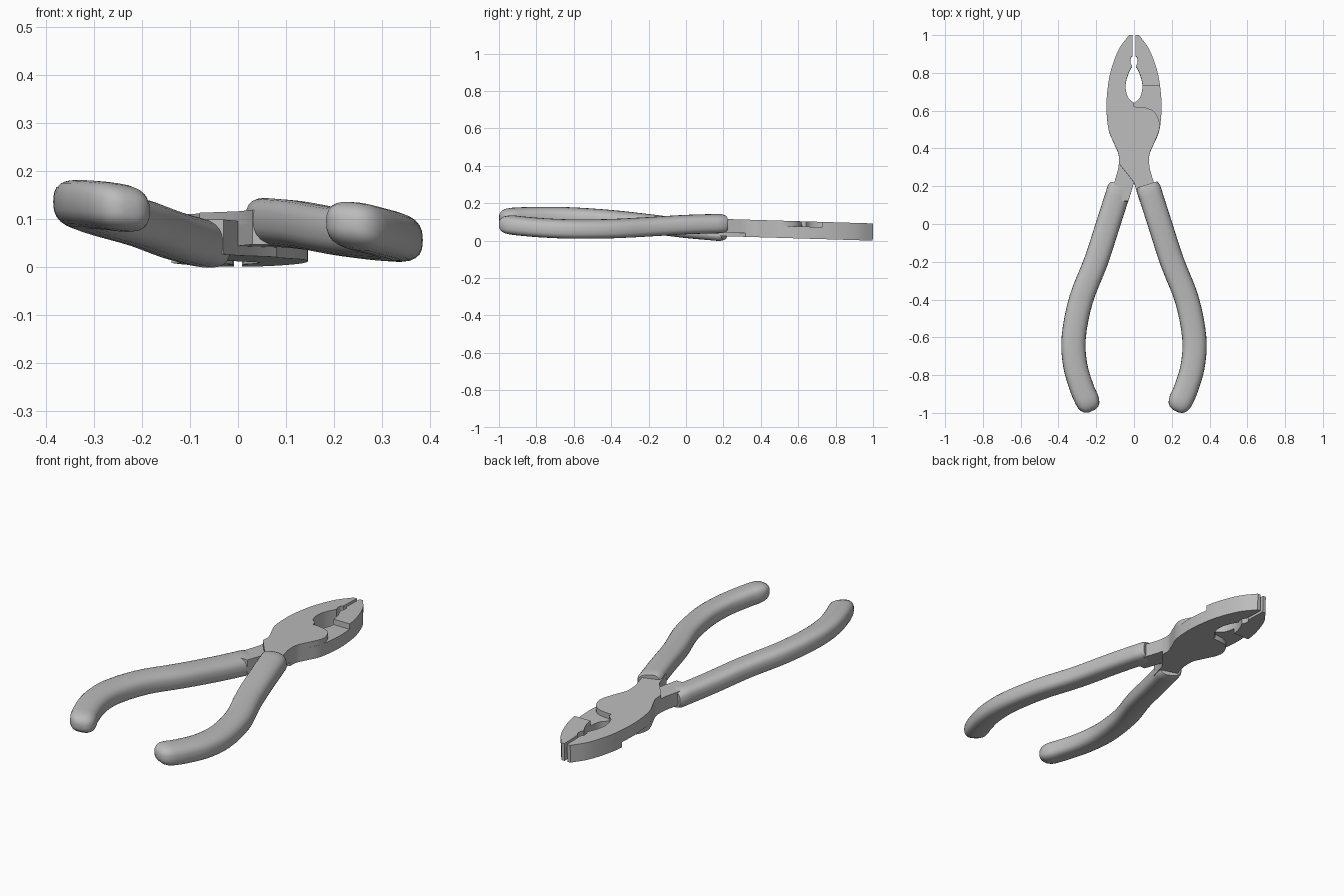
import bpy, bmesh, math
from mathutils import Matrix, Vector

if "Cube" in bpy.data.objects:
    bpy.data.objects.remove(bpy.data.objects["Cube"])

grey = bpy.data.materials.new("plain grey")
grey.use_nodes = True
grey.diffuse_color = (0.5, 0.5, 0.5, 1)
grey.node_tree.nodes["Principled BSDF"].inputs["Base Color"].default_value = (0.5, 0.5, 0.5, 1)


def spline(points, steps):
    """Smooth curve through the given points."""
    p = [Vector(q) for q in points]
    p = [2 * p[0] - p[1]] + p + [2 * p[-1] - p[-2]]
    out = []
    for a, b, c, d in zip(p, p[1:], p[2:], p[3:]):
        for i in range(steps):
            t = i / steps
            out.append(0.5 * (2 * b + (c - a) * t + (2 * a - 5 * b + 4 * c - d) * t ** 2
                              + (3 * b - a - 3 * c + d) * t ** 3))
    return out + [p[-2]]


def prism(bm, outline, low, high):
    """Flat plate with the given outline."""
    rings = [[bm.verts.new((x, y, z)) for x, y in outline] for z in (low, high)]
    bm.faces.new(rings[0])
    bm.faces.new(rings[1])
    bridge(bm, *rings)


def bridge(bm, a, b):
    n = len(a)
    for i in range(n):
        bm.faces.new((a[i], a[(i + 1) % n], b[(i + 1) % n], b[i]))


def finish(bm, name, matrix):
    bmesh.ops.recalc_face_normals(bm, faces=bm.faces)
    mesh = bpy.data.meshes.new(name)
    bm.to_mesh(mesh)
    bm.free()
    mesh.materials.append(grey)
    obj = bpy.data.objects.new(name, mesh)
    bpy.context.collection.objects.link(obj)
    obj.matrix_world = matrix
    bpy.ops.object.select_all(action='DESELECT')
    obj.select_set(True)
    bpy.context.view_layer.objects.active = obj
    bpy.ops.object.shade_smooth_by_angle(angle=math.radians(35))


HALF, MID, NECK = 0.046, 0.018, -0.026   # plate levels either side of the middle plane

# Outlines seen from above
outer = spline([(-0.026, 1), (-0.08, 0.925), (-0.12, 0.82), (-0.138, 0.73), (-0.146, 0.62),
                (-0.135, 0.5), (-0.105, 0.425), (-0.082, 0.37), (-0.08, 0.32)], 4)
hole = spline([(-0.01, 0.835), (-0.032, 0.79), (-0.045, 0.73), (-0.032, 0.67), (0, 0.64)], 3)
inner = [Vector(q) for q in ((-0.008, 1), (-0.008, 0.89), (-0.018, 0.878), (-0.02, 0.863),
                             (-0.018, 0.85))] + hole
seam = [Vector((0, 0.22))]
neck = [(0.03, 0.12), (0.13, 0.12), (0.107, 0.21), (0.084, 0.29), (0.08, 0.32)]
disc = spline([(0.08, 0.32), (0.082, 0.37), (0.105, 0.425), (0.135, 0.5), (0.131, 0.55),
               (0.105, 0.595), (0.06, 0.615), (0, 0.62)], 3)


def jaw(name, matrix):
    bm = bmesh.new()
    # Pivot plate, running from one jaw across to the opposite neck
    prism(bm, outer + seam + neck[:-1] + disc + inner[::-1], MID, HALF)
    # Middle of the jaw
    prism(bm, outer + seam + inner[::-1], -MID, MID)
    # Full-depth gripping nose
    nose = [[p for p in side if p.y > 0.729] for side in (outer, inner)]
    prism(bm, nose[0] + nose[1][::-1], -HALF, -MID)
    # Neck going into the grip
    prism(bm, seam + neck, NECK, MID)
    finish(bm, name, matrix)


# Grip centre line
grip_path = spline([(0.073, 0.2, 0.022), (0.137, 0, 0.01), (0.202, -0.2, -0.008),
                    (0.28, -0.4, -0.024), (0.319, -0.6, -0.032), (0.311, -0.75, -0.031),
                    (0.276, -0.87, -0.025), (0.25, -0.93, -0.02)], 4)


def grip(name, matrix, sides=24, roll=0.12):
    bm = bmesh.new()
    stations = []
    for i, p in enumerate(grip_path):
        t = grip_path[min(i + 1, len(grip_path) - 1)] - grip_path[max(i - 1, 0)]
        stations.append((p, t.normalized(), 1.0))
    # Chamfered mouth and domed end
    p, t, _ = stations[0]
    stations[0] = (p - t * 0.008, t, 0.86)
    stations.insert(1, (p + t * 0.012, t, 1.0))
    p, t, _ = stations[-1]
    stations += [(p + t * d, t, s) for d, s in ((0.025, 0.95), (0.045, 0.82), (0.06, 0.6), (0.067, 0.3))]
    rings = []
    for p, t, s in stations:
        side = Vector((-t.y, t.x, 0)).normalized()
        ring = []
        for k in range(sides):
            a = 2 * math.pi * k / sides
            u, v = (math.copysign(abs(f(a)) ** 0.74, f(a)) for f in (math.cos, math.sin))
            q = p + side * (u * 0.064 * s) + Vector((0, 0, v * 0.05 * s))
            q.z -= roll * (q.x - p.x)
            ring.append(bm.verts.new(q))
        rings.append(ring)
    for a, b in zip(rings, rings[1:]):
        bridge(bm, a, b)
    bm.faces.new(rings[0])
    bm.faces.new(rings[-1])
    finish(bm, name, matrix)


# The two halves are the same piece, turned over about the long axis
lay = Matrix.Translation((0, 0, 0.076)) @ Matrix.Rotation(-0.03, 4, 'X')
for label, turn in (("upper", 0), ("lower", math.pi)):
    m = lay @ Matrix.Rotation(turn, 4, 'Y')
    jaw(label + "_jaw", m)
    grip(label + "_grip", m)
